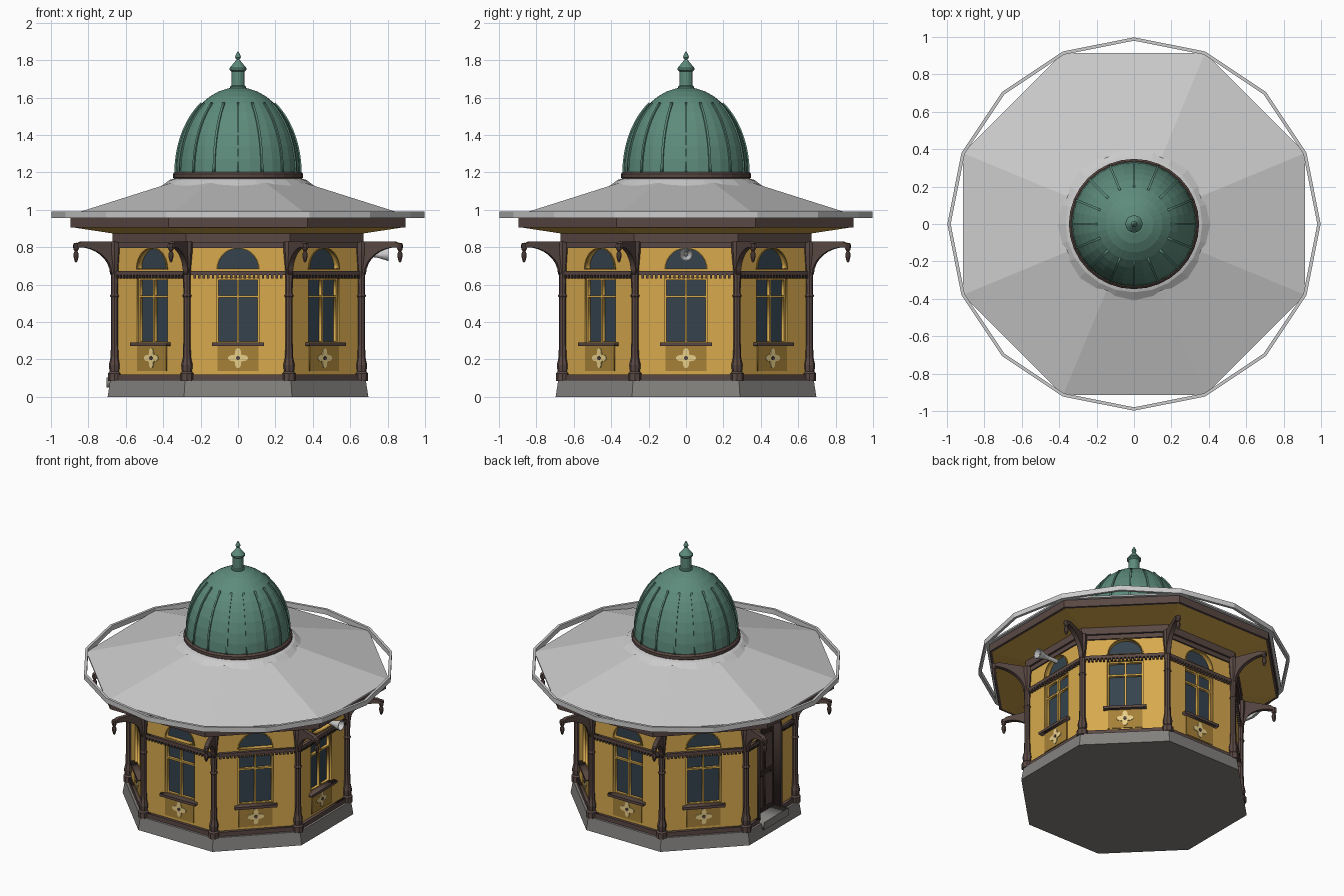
import bpy, bmesh
from math import sin, cos, pi, tan, radians
from mathutils import Matrix, Vector

if "Cube" in bpy.data.objects:
    bpy.data.objects.remove(bpy.data.objects["Cube"])

COL = bpy.context.scene.collection


def material(name, rgb):
    m = bpy.data.materials.new(name)
    m.diffuse_color = (*rgb, 1)
    m.use_nodes = True
    m.node_tree.nodes["Principled BSDF"].inputs["Base Color"].default_value = m.diffuse_color
    return m


GOLD = material("gold_paint", (.68, .40, .075))
OCHRE = material("ochre_paint", (.38, .22, .04))
CREAM = material("cream_paint", (.80, .62, .25))
BROWN = material("brown_wood", (.10, .065, .056))
DARK = material("dark_door", (.035, .022, .020))
GLASS = material("dark_glass", (.035, .055, .075))
GREEN = material("green_copper", (.11, .26, .20))
WHITE = material("pale_roof", (.76, .76, .78))
STONE = material("grey_stone", (.23, .22, .21))


def add(name, mesh, mat, mx=Matrix()):
    if not mesh.materials:
        mesh.materials.append(mat)
    ob = bpy.data.objects.new(name, mesh)
    ob.matrix_world = mx
    COL.objects.link(ob)
    return ob


def lathe(name, prof, n, rot=0, closed=False):
    """Mesh made by spinning (radius, height) points in n flat sides."""
    bm = bmesh.new()
    rings = [[bm.verts.new((r * cos(rot + 2 * pi * i / n), r * sin(rot + 2 * pi * i / n), z))
              for i in range(n)] for r, z in prof]
    pairs = list(zip(rings, rings[1:])) + ([(rings[-1], rings[0])] if closed else [])
    for a, b in pairs:
        for i in range(n):
            j = (i + 1) % n
            bm.faces.new((a[i], a[j], b[j], b[i]))
    bmesh.ops.remove_doubles(bm, verts=bm.verts, dist=1e-5)
    bmesh.ops.recalc_face_normals(bm, faces=bm.faces)
    me = bpy.data.meshes.new(name)
    bm.to_mesh(me)
    bm.free()
    return me


def octa(name, prof, mat, closed=False):
    k = 1 / cos(pi / 8)
    return add(name, lathe(name, [(r * k, z) for r, z in prof], 8, pi / 8, closed), mat)


def plate(name, loops, z0, z1):
    """Flat cut-out (outline plus holes) extruded from z0 to z1."""
    cu = bpy.data.curves.new(name, 'CURVE')
    cu.dimensions, cu.fill_mode, cu.extrude = '2D', 'BOTH', (z1 - z0) / 2
    for pts in loops:
        s = cu.splines.new('POLY')
        s.points.add(len(pts) - 1)
        for p, (x, y) in zip(s.points, pts):
            p.co = (x, y, 0, 1)
        s.use_cyclic_u = True
    ob = bpy.data.objects.new(name, cu)
    COL.objects.link(ob)
    dg = bpy.context.evaluated_depsgraph_get()
    me = bpy.data.meshes.new_from_object(ob.evaluated_get(dg))
    bpy.data.objects.remove(ob)
    me.transform(Matrix.Translation((0, 0, (z0 + z1) / 2)))
    me.materials.clear()
    return me


def frame(theta, origin=(0, 0, 0)):
    """Upright plane whose local x points along theta and local y points up."""
    c, s = cos(theta), sin(theta)
    m = Matrix(((c, 0, s), (s, 0, -c), (0, 1, 0))).to_4x4()
    m.translation = origin
    return m


def rect(x0, x1, y0, y1):
    return [(x0, y0), (x1, y0), (x1, y1), (x0, y1)]


def arc(r, cy, n=14):
    return [(r * cos(pi * i / n), cy + r * sin(pi * i / n)) for i in range(n + 1)]


def comb(x0, x1, n):
    """Rail with a row of small teeth hanging below it."""
    p, pts = (x1 - x0) / n, [(x1, .672), (x0, .672)]
    for i in range(n):
        x = x0 + i * p
        pts += [(x, .65), (x + .25 * p, .65), (x + .25 * p, .633), (x + .75 * p, .633), (x + .75 * p, .65)]
    return pts + [(x1, .65)]


# Plinth, beams, eaves and roof
octa("plinth", [(0, 0), (.697, 0), (.683, .09), (0, .09)], STONE)
octa("lower_beam", rect(.60, .658, .795, .83), BROWN, True)
octa("upper_beam", rect(.60, .672, .825, .875), BROWN, True)
octa("soffit", [(0, .872), (.66, .872), (.89, .907)], GOLD)
octa("fascia", rect(.87, .895, .905, .956), BROWN, True)
octa("roof", [(0, .956), (.915, .956), (.915, .967), (.36, 1.143), (0, 1.143)], WHITE)
add("gutter_ring", lathe("gutter_ring", rect(.98, .998, .955, .99), 16, 0, True), WHITE)
add("roof_collar", lathe("roof_collar", [(.45, 1.108), (.405, 1.13), (.365, 1.16), (.33, 1.17)], 24), WHITE)

# Dome with ribs and finial
DZ, DR, DH = 1.2, .333, .455
dome = [(DR * cos(radians(t)), DZ + DH * sin(radians(t))) for t in range(0, 91, 9)]
add("dome", lathe("dome", dome, 32), GREEN)
add("dome_ring", lathe("dome_ring", [(.30, 1.163), (.335, 1.163), (.348, 1.172), (.348, 1.192),
                                     (.338, 1.203), (.30, 1.203)], 32, 0, True), BROWN)
ts = [radians(t) for t in range(0, 55, 6)]
rib = plate("dome_rib", [[((DR + .007) * cos(t), DZ + (DH + .007) * sin(t)) for t in ts] +
                         [((DR - .012) * cos(t), DZ + (DH - .012) * sin(t)) for t in reversed(ts)]], -.006, .006)
for i in range(16):
    add("dome_rib", rib, GREEN, frame(i * pi / 8))
add("finial", lathe("finial", [(0, 1.64), (.042, 1.64), (.042, 1.66), (.036, 1.665), (.036, 1.74), (.046, 1.748),
                               (.046, 1.757), (.014, 1.795), (.008, 1.803), (.016, 1.815), (.012, 1.828),
                               (0, 1.85)], 16), GREEN)

# Meshes shared by the window bays
A, W = .648, .648 * tan(pi / 8)
win = rect(-.115, .115, .285, .635)
panes = [rect(x, x + .098, z0, z1) for x in (-.104, .006) for z0, z1 in ((.297, .53), (.542, .625))]
flower = [((.04 + .014 * cos(4 * t)) * cos(t), .207 + (.04 + .014 * cos(4 * t)) * sin(t))
          for t in [2 * pi * i / 48 for i in range(48)]]
dot = [(.011 * cos(i * pi / 6), .207 + .011 * sin(i * pi / 6)) for i in range(12)]
bay = [(n, plate(n, l, a, b), m) for n, l, a, b, m in (
    ("wall", [rect(-W, W, .09, .82), win, arc(.11, .685)], -.05, 0, GOLD),
    ("window_glass", [rect(-.13, .13, .27, .81)], -.045, -.03, GLASS),
    ("window_frame", [win] + panes, -.03, -.012, GOLD),
    ("arch_trim", [arc(.118, .681), arc(.109, .685)], -.01, .006, OCHRE),
    ("dentil_rail", [comb(-W, W, 22)], -.005, .018, BROWN),
    ("window_sill", [rect(-.138, .138, .272, .29)], -.02, .03, BROWN),
    ("lower_panel", [rect(-.11, .11, .138, .274)], -.005, .005, OCHRE),
    ("panel_flower", [flower], 0, .010, CREAM),
    ("flower_centre", [dot], 0, .014, BROWN),
    ("baseboard", [rect(-W, W, .088, .12)], -.02, .02, BROWN))]

# Meshes for the door bay
DW = .115
opening = [(DW, .09)] + arc(DW, .67) + [(-DW, .09)]
trim = [(DW + .014, .09)] + arc(DW + .014, .67) + [(-DW - .014, .09)]
sides = ((-W, -DW - .014), (DW + .014, W))
door = [(n, plate(n, l, a, b), m) for n, l, a, b, m in (
    ("door_wall", [[(W, .09), (W, .82), (-W, .82), (-W, .09)] + opening[::-1]], -.05, 0, GOLD),
    ("door_trim", [trim + opening[::-1]], -.05, .012, BROWN),
    ("door_leaf", [opening], -.06, -.045, DARK),
    ("door_panels", [rect(x, x + .075, z0, z1) for x in (-.09, .015) for z0, z1 in ((.14, .36), (.40, .64))],
     -.05, -.038, BROWN),
    ("door_dentil_rail", [comb(a, b, 6) for a, b in sides], -.005, .018, BROWN),
    ("door_baseboard", [rect(a, b, .088, .12) for a, b in sides], -.02, .02, BROWN),
    ("door_step", [rect(-.135, .135, .05, .103)], -.05, .055, STONE))]

# Eight bays, with the door on the left side
for i in range(8):
    a = i * pi / 4
    mx = frame(a + pi / 2, (A * cos(a), A * sin(a), 0))
    for n, me, m in (door if i == 4 else bay):
        add(n, me, m, mx)

# Corner posts, curved brackets and hanging drops
post = lathe("corner_post", [(0, .085), (.036, .085), (.036, .125), (.027, .135), (.031, .17), (.022, .21),
                             (.019, .30), (.019, .53), (.026, .54), (.019, .55), (.021, .68), (.030, .78),
                             (.030, .83), (0, .83)], 8, pi / 8)
q = [i * pi / 16 for i in range(9)]
bracket = plate("eave_bracket", [[(.70, .66), (.70, .83), (.91, .83), (.95, .812), (.95, .795)] +
                                 [(.92 - .185 * cos(t), .655 + .145 * sin(t)) for t in reversed(q)]], -.014, .014)
drop = lathe("bracket_drop", [(0, .716), (.008, .725), (.015, .75), (.015, .765), (.008, .778), (.016, .79),
                              (.016, .82), (0, .824)], 8)
for i in range(8):
    a = pi / 8 + i * pi / 4
    d = Vector((cos(a), sin(a), 0))
    spin = Matrix.Rotation(a, 4, 'Z')
    add("corner_post", post, BROWN, Matrix.Translation(d * .714) @ spin)
    add("eave_bracket", bracket, BROWN, frame(a))
    add("bracket_drop", drop, BROWN, Matrix.Translation(d * .937) @ spin)

# Loudspeaker horn on the right side
horn = lathe("horn", [(0, 0), (.014, 0), (.014, .07), (.018, .10), (.036, .16), (.032, .16), (.012, .10), (0, .10)], 16)
add("horn", horn, WHITE, Matrix.Translation((.645, 0, .762)) @ Matrix.Rotation(pi / 2, 4, 'Y'))
core = lathe("horn_core", [(0, .09), (.011, .09), (.011, .135), (0, .14)], 12)
add("horn_core", core, STONE, Matrix.Translation((.645, 0, .762)) @ Matrix.Rotation(pi / 2, 4, 'Y'))
